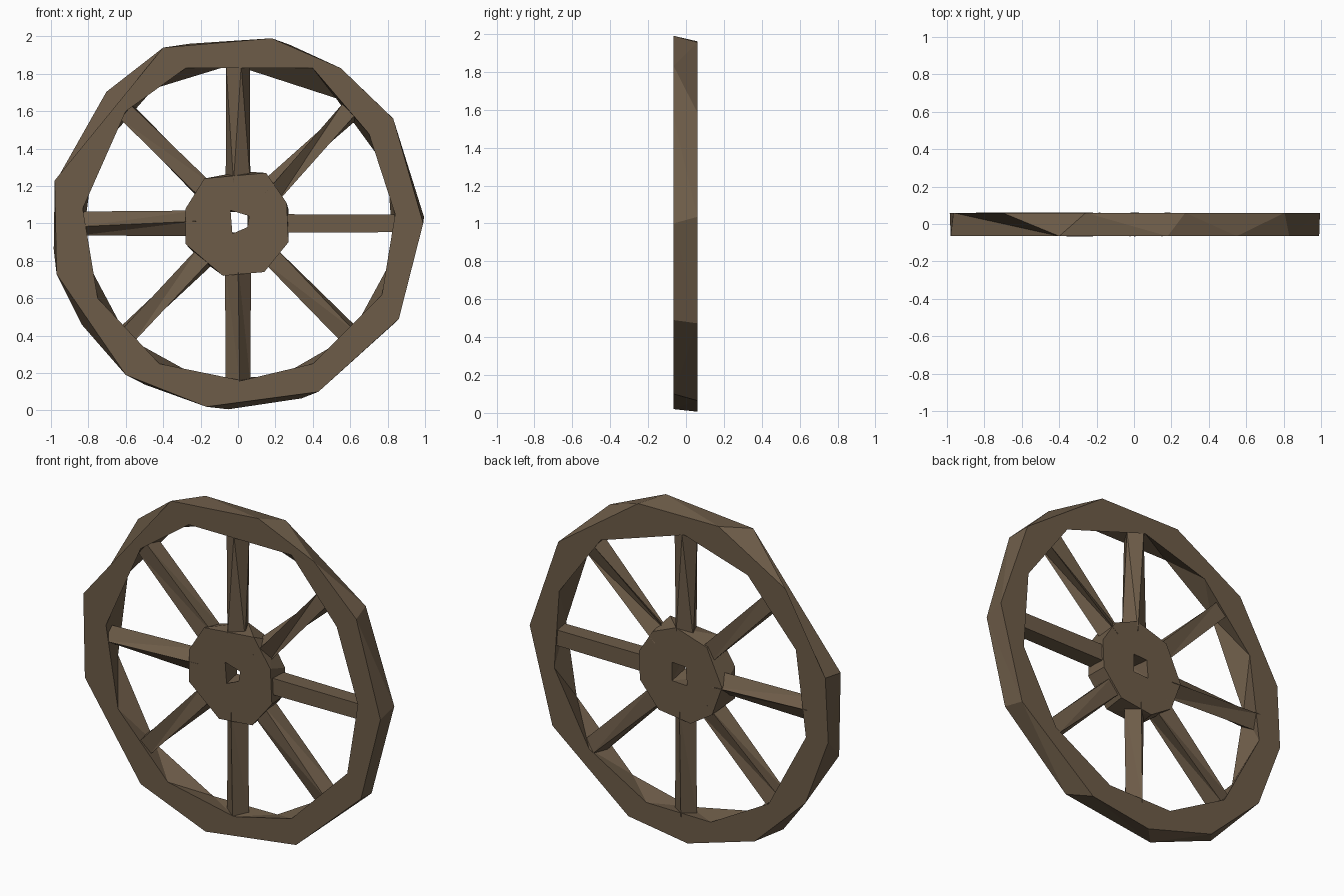
import bpy, bmesh
from math import sin, cos, radians, atan2, pi
from mathutils import Vector

if "Cube" in bpy.data.objects:
    bpy.data.objects.remove(bpy.data.objects["Cube"])

FRONT, BACK, CZ = -0.065, 0.06, 1.0

wood = bpy.data.materials.new("wood")
wood.diffuse_color = (0.155, 0.108, 0.066, 1)
wood.use_nodes = True
wood.node_tree.nodes["Principled BSDF"].inputs["Base Color"].default_value = wood.diffuse_color


def finish(name, bm):
    bmesh.ops.recalc_face_normals(bm, faces=bm.faces)
    me = bpy.data.meshes.new(name)
    bm.to_mesh(me)
    bm.free()
    me.materials.append(wood)
    ob = bpy.data.objects.new(name, me)
    bpy.context.collection.objects.link(ob)
    return ob


def loop(bm, pts, y):
    """Ring of vertices from (x, z-from-centre) points, sorted by angle."""
    pts = sorted(pts, key=lambda p: atan2(p[1], p[0]))
    return [(atan2(z, x), bm.verts.new((x, y, z + CZ))) for x, z in pts]


def zip_loops(bm, a, b):
    """Triangulated strip between two rings with different vertex counts."""
    i = j = 0
    while i < len(a) or j < len(b):
        va, vb = a[i % len(a)][1], b[j % len(b)][1]
        na = a[(i + 1) % len(a)][0] + 2 * pi * ((i + 1) // len(a))
        nb = b[(j + 1) % len(b)][0] + 2 * pi * ((j + 1) // len(b))
        if j >= len(b) or (i < len(a) and na <= nb):
            i += 1
            bm.faces.new((va, a[i % len(a)][1], vb))
        else:
            j += 1
            bm.faces.new((va, b[j % len(b)][1], vb))


def ring(name, front_out, back_out, front_in, back_in):
    bm = bmesh.new()
    fo, bo = loop(bm, front_out, FRONT), loop(bm, back_out, BACK)
    fi, bi = loop(bm, front_in, FRONT), loop(bm, back_in, BACK)
    for a, b in ((fo, bo), (bo, bi), (bi, fi), (fi, fo)):
        zip_loops(bm, a, b)
    return finish(name, bm)


def polar(r, degs):
    return [(r * cos(radians(d)), r * sin(radians(d))) for d in degs]


# Outer rim, coarse rough-hewn ring
ring("rim",
     [(.18, .99), (.55, .83), (.83, .56), (.99, 0), (.86, -.51), (.43, -.9),
      (-.17, -.98), (-.6, -.81), (-.97, -.27), (-.98, .23), (-.4, .94)],
     polar(.995, [74, 36, 2, -32, -70, -93, -120, -147, -172, 166, 135, 105]),
     [(.4, .83), (.7, .48), (.84, .05), (.77, -.38), (.4, -.75), (.02, -.84),
      (-.42, -.75), (-.75, -.4), (-.83, .08), (-.6, .6), (-.28, .83)],
     polar(.85, [92, 52, 20, -12, -45, -75, -104, -134, -170, 155, 122]))

# Hub with a small axle hole
ring("hub",
     [(.15, .27), (.26, .11), (.27, -.1), (.14, -.26), (-.08, -.28),
      (-.28, -.11), (-.28, .08), (-.18, .24)],
     polar(.28, [85, 50, 15, -20, -60, -105, -140, 180, 130]),
     [(-.04, .07), (.06, .04), (.05, -.02), (-.03, -.055)],
     [(-.04, .06), (.05, .065), (.05, -.045), (-.05, -.05)])

# Eight hewn spokes: section roll at hub and rim ends
rolls = [(45, 45), (10, 60), (20, -15), (40, 50), (-10, 15), (30, 55), (0, 8), (45, 30)]
for k, (r0, r1) in enumerate(rolls):
    a = radians(45 * k)
    out = Vector((cos(a), 0, sin(a)))
    side = Vector((-sin(a), 0, cos(a)))
    bm = bmesh.new()
    ends = []
    for dist, roll, rad in ((.22, r0, .07), (.845, r1, .066)):
        ends.append([])
        for s in range(4):
            t = radians(roll + 90 * s)
            p = out * dist + side * rad * sin(t) + Vector((0, -rad * cos(t), CZ))
            p.y = max(-.066, min(.062, p.y))
            ends[-1].append(bm.verts.new(p))
    h, r = ends
    for s in range(4):
        n = (s + 1) % 4
        bm.faces.new((h[s], h[n], r[n]))
        bm.faces.new((h[s], r[n], r[s]))
    bm.faces.new(h)
    bm.faces.new(r)
    finish("spoke_%d" % (k + 1), bm)
